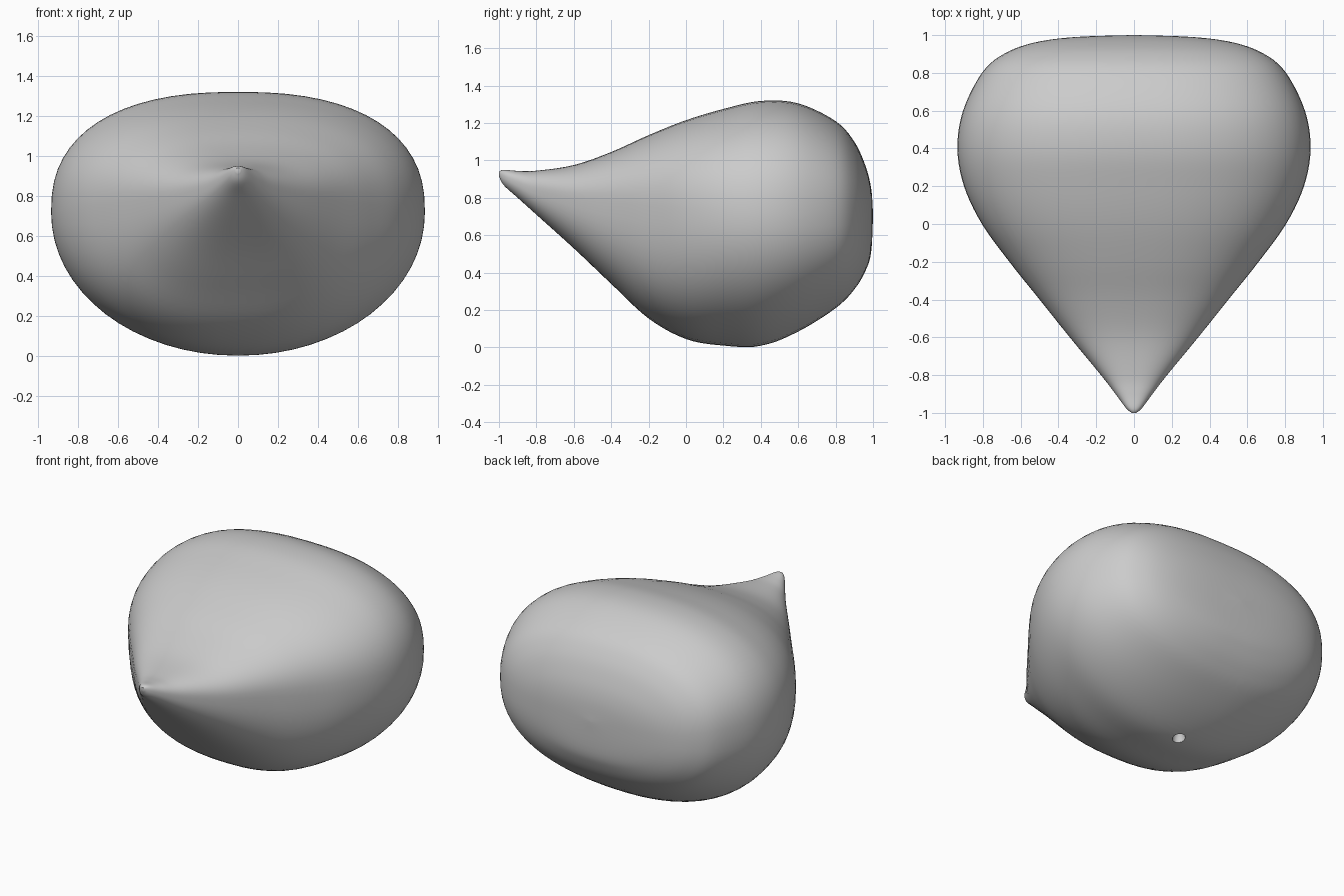
import bpy, bmesh, math

if "Cube" in bpy.data.objects:
    bpy.data.objects.remove(bpy.data.objects["Cube"])

# Cross-section stations: y, half width, bottom z, widest z, top z, bottom roundness
STATIONS = [
    (-1.0, 0.012, 0.915, 0.928, 0.94, 1.0), (-0.975, 0.042, 0.868, 0.91, 0.95, 0.95),
    (-0.9, 0.098, 0.80, 0.875, 0.944, 0.85), (-0.8, 0.175, 0.71, 0.84, 0.945, 0.77),
    (-0.6, 0.34, 0.53, 0.80, 0.975, 0.74), (-0.4, 0.50, 0.34, 0.78, 1.045, 0.74),
    (-0.2, 0.66, 0.155, 0.76, 1.135, 0.80), (0.0, 0.805, 0.045, 0.745, 1.215, 0.91),
    (0.2, 0.90, 0.01, 0.73, 1.275, 0.97), (0.4, 0.935, 0.008, 0.72, 1.318, 0.98),
    (0.6, 0.905, 0.085, 0.72, 1.305, 0.93), (0.8, 0.805, 0.21, 0.72, 1.21, 0.87),
    (0.9, 0.69, 0.31, 0.72, 1.10, 0.84), (0.96, 0.53, 0.41, 0.71, 0.97, 0.84),
    (0.99, 0.31, 0.51, 0.71, 0.85, 0.87), (1.0, 0.01, 0.705, 0.71, 0.715, 1.0),
]
SIDES, STEPS = 64, 5


def catmull(a, b, c, d, t):
    return tuple(0.5 * (2*q + (r - p)*t + (2*p - 5*q + 4*r - s)*t*t
                        + (3*q - p - 3*r + s)*t**3)
                 for p, q, r, s in zip(a, b, c, d))


def spow(v, e):
    return math.copysign(abs(v) ** e, v)


# Smooth the stations into many rings
rings = []
n = len(STATIONS)
for i in range(n - 1):
    p = [STATIONS[max(0, min(n - 1, i + k))] for k in (-1, 0, 1, 2)]
    rings += [catmull(*p, s / STEPS) for s in range(STEPS)]
rings.append(STATIONS[-1])

# Teardrop body lofted along y
bm = bmesh.new()
loops = []
for y, w, lo, mid, hi, low_e in rings:
    loop = []
    for k in range(SIDES):
        a = 2 * math.pi * k / SIDES
        s, c = math.sin(a), math.cos(a)
        e = 0.83 if s > 0 else low_e
        z = mid + (hi - mid if s > 0 else mid - lo) * spow(s, e)
        loop.append(bm.verts.new((w * spow(c, e), y, z)))
    loops.append(loop)
for a, b in zip(loops, loops[1:]):
    for k in range(SIDES):
        j = (k + 1) % SIDES
        bm.faces.new((a[k], a[j], b[j], b[k]))
bm.faces.new(loops[0])
bm.faces.new(loops[-1])
bmesh.ops.recalc_face_normals(bm, faces=bm.faces)
mesh = bpy.data.meshes.new("drop_body")
bm.to_mesh(mesh)
bm.free()
body = bpy.data.objects.new("drop_body", mesh)
bpy.context.collection.objects.link(body)

# Small pit in the underside
bpy.ops.mesh.primitive_uv_sphere_add(segments=16, ring_count=10, radius=0.04,
                                     location=(0, 0.42, 0.01))
pit = bpy.context.object
pit.scale.z = 1.8
pit.hide_render = True
cut = body.modifiers.new("pit", 'BOOLEAN')
cut.operation = 'DIFFERENCE'
cut.object = pit

# Apply the cut and shade smooth
bpy.ops.object.select_all(action='DESELECT')
body.select_set(True)
bpy.context.view_layer.objects.active = body
bpy.ops.object.modifier_apply(modifier="pit")
bpy.data.objects.remove(pit)
bpy.ops.object.shade_smooth_by_angle(angle=math.radians(50))
